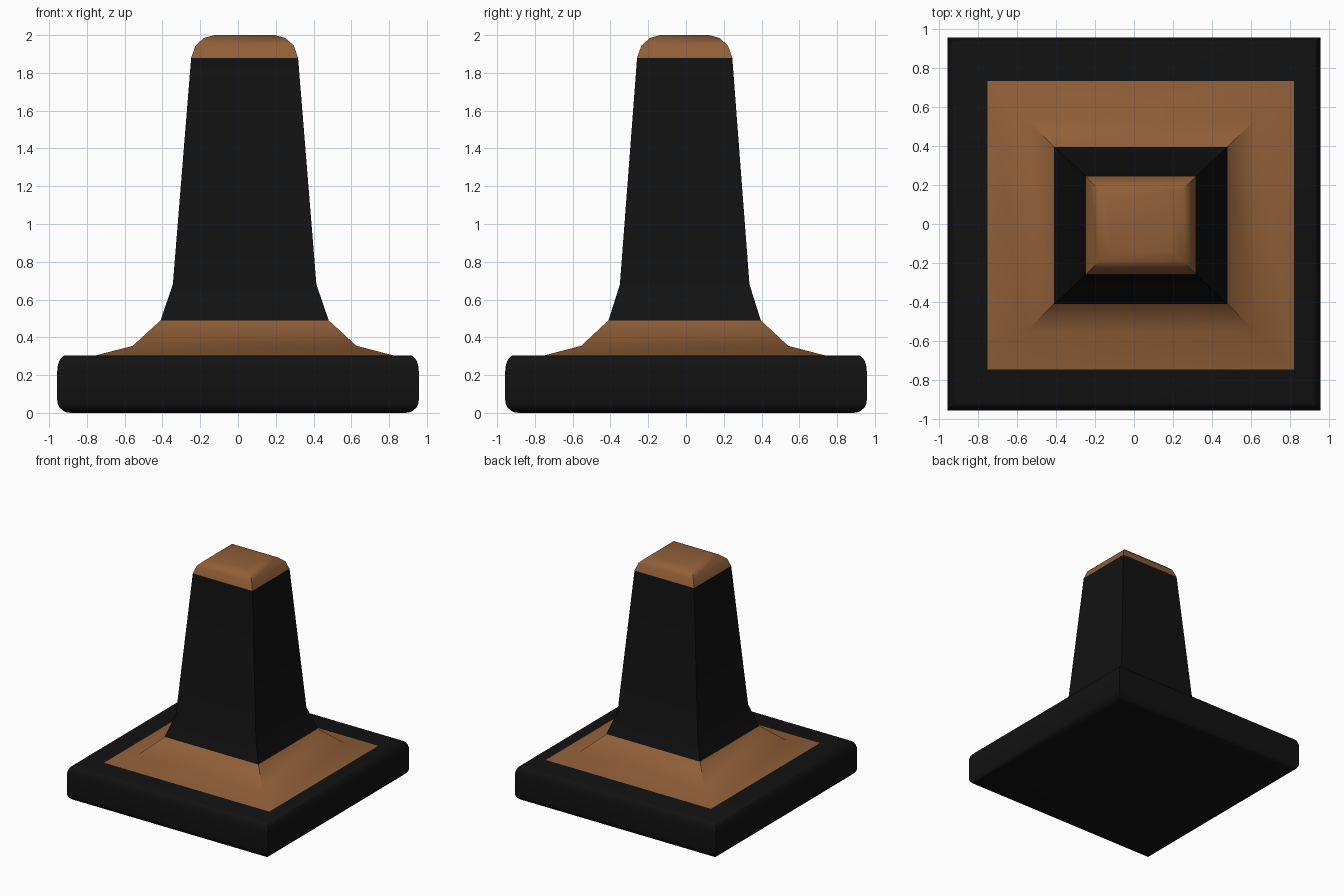
import bpy, bmesh, math

if "Cube" in bpy.data.objects:
    bpy.data.objects.remove(bpy.data.objects["Cube"])


def material(name, color):
    m = bpy.data.materials.new(name)
    m.diffuse_color = color
    m.use_nodes = True
    m.node_tree.nodes["Principled BSDF"].inputs["Base Color"].default_value = m.diffuse_color
    return m


black = material("black", (0.006, 0.006, 0.006, 1))
brown = material("brown", (0.28, 0.115, 0.04, 1))


def loft(name, rings, mat, centre=(0, 0), bottom=False, top=False):
    """Stack rectangular rings (half_x, half_y, z) into a tapered body."""
    bm = bmesh.new()
    cx, cy = centre
    loops = [[bm.verts.new((cx + sx * hx, cy + sy * hy, z))
              for sx, sy in ((-1, -1), (1, -1), (1, 1), (-1, 1))]
             for hx, hy, z in rings]
    for a, b in zip(loops, loops[1:]):
        for i in range(4):
            j = (i + 1) % 4
            bm.faces.new((a[i], a[j], b[j], b[i]))
    if bottom:
        bm.faces.new(loops[0][::-1])
    if top:
        bm.faces.new(loops[-1])
    mesh = bpy.data.meshes.new(name)
    bm.to_mesh(mesh)
    bm.free()
    mesh.materials.append(mat)
    obj = bpy.data.objects.new(name, mesh)
    bpy.context.collection.objects.link(obj)
    bpy.ops.object.select_all(action='DESELECT')
    obj.select_set(True)
    bpy.context.view_layer.objects.active = obj
    bpy.ops.object.shade_smooth_by_angle(angle=math.radians(40))
    return obj


# Square base with rounded upper and lower rims
def rim(rx, rz, z, up):
    pts = []
    for i in range(6):
        t = math.pi / 2 * i / 5
        h = 0.957 - rx * (1 - math.cos(t))
        pts.append((h, h, z + up * rz * math.sin(t)))
    return pts if up > 0 else pts[::-1]


loft("base", rim(0.07, 0.065, 0.065, -1) + rim(0.045, 0.085, 0.22, 1),
     black, bottom=True, top=True)

# Flared skirt, tapered shaft and rounded cap share a slightly offset axis
axis = (0.035, -0.007)
loft("skirt", [(0.785, 0.74, 0.305), (0.592, 0.548, 0.355), (0.445, 0.403, 0.49)],
     brown, axis)
loft("shaft", [(0.445, 0.403, 0.49), (0.38, 0.343, 0.68), (0.283, 0.252, 1.88)],
     black, axis)
loft("cap", [(0.283, 0.252, 1.88), (0.26, 0.229, 1.945), (0.215, 0.184, 1.985),
             (0.16, 0.13, 2.0)], brown, axis, top=True)
